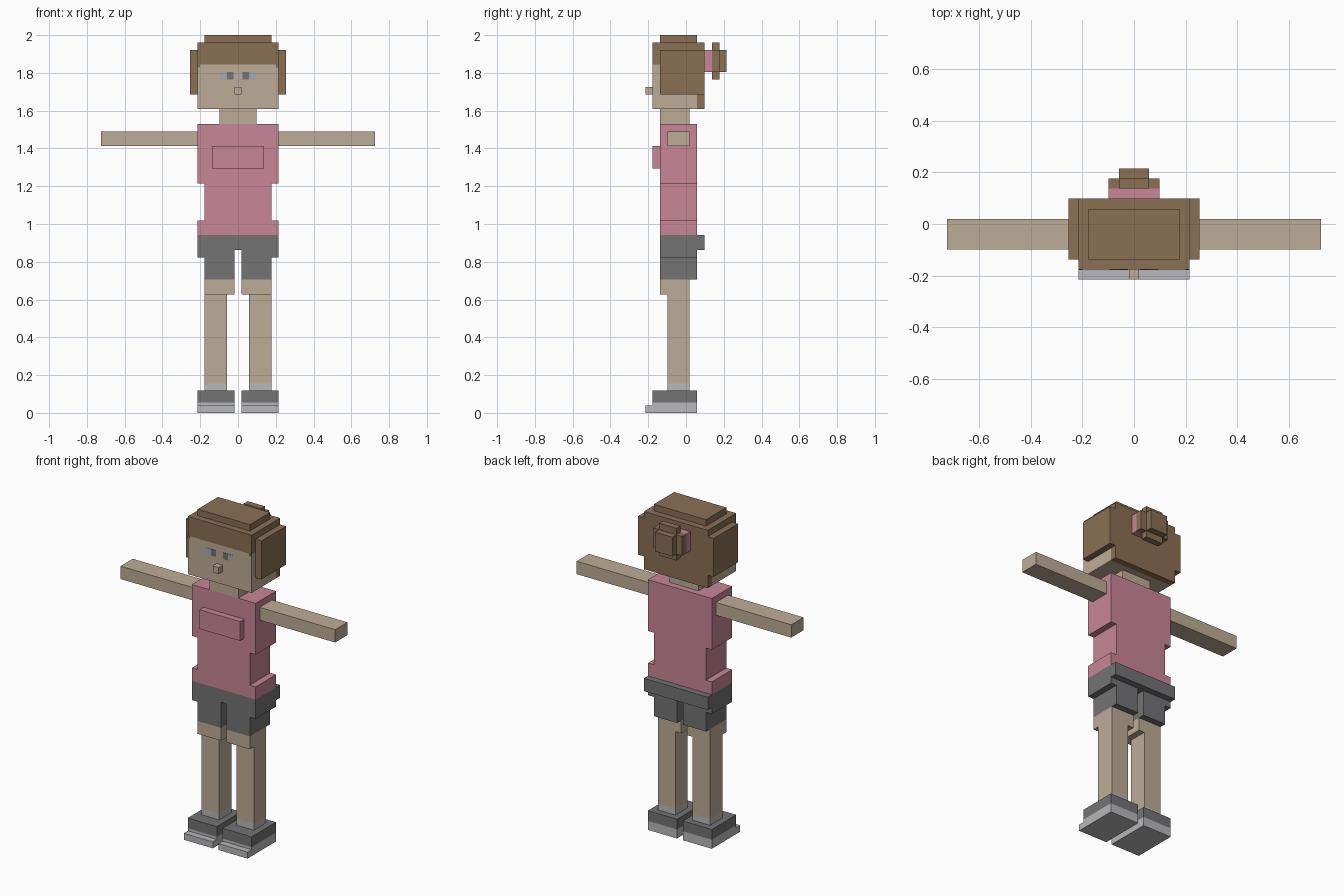
import bpy

cube = bpy.data.objects.get("Cube")
if cube:
    bpy.data.objects.remove(cube, do_unlink=True)

UNIT = 2 / 51  # the figure is 51 blocks tall


def material(name, rgb):
    # sRGB bytes to a linear flat colour
    linear = [((c / 255 + 0.055) / 1.055) ** 2.4 for c in rgb]
    mat = bpy.data.materials.new(name)
    mat.use_nodes = True
    mat.diffuse_color = (*linear, 1)
    bsdf = mat.node_tree.nodes["Principled BSDF"]
    bsdf.inputs["Base Color"].default_value = (*linear, 1)
    bsdf.inputs["Roughness"].default_value = 0.9
    return mat


skin = material("skin", (190, 172, 150))
hair = material("brown hair", (138, 112, 84))
pink = material("pink cloth", (200, 134, 151))
dark = material("dark grey", (115, 115, 117))
light = material("light grey", (184, 184, 187))
eye_grey = material("eye grey", (165, 170, 182))


def box(name, mat, x, y, z):
    """Block from (min, max) ranges given in block units."""
    ranges = (x, y, z)
    mesh = bpy.data.meshes.new(name)
    verts = [[ranges[axis][(i >> axis) & 1] * UNIT for axis in range(3)] for i in range(8)]
    faces = [(0, 2, 3, 1), (4, 5, 7, 6), (0, 1, 5, 4),
             (2, 6, 7, 3), (0, 4, 6, 2), (1, 3, 7, 5)]
    mesh.from_pydata(verts, [], faces)
    mesh.materials.append(mat)
    obj = bpy.data.objects.new(name, mesh)
    bpy.context.collection.objects.link(obj)
    return obj


def centred(name, mat, half, y, z):
    return box(name, mat, (-half, half), y, z)


def pair(name, mat, x, y, z):
    box("left_" + name, mat, x, y, z)
    box("right_" + name, mat, (-x[1], -x[0]), y, z)


# Shared depth ranges
body = (-3.5, 1.5)
limb = (-2.5, 0.5)
head = (-4.5, 1.5)

# Shoes, socks and legs
pair("sole", light, (0.5, 5.5), (-5.5, 1.5), (0, 1))
pair("shoe_trim", light, (0.5, 5.5), head, (1, 1.4))
pair("shoe", dark, (0.5, 5.5), head, (1.4, 3))
pair("sock", light, (1.5, 4.5), limb, (3, 4))
pair("lower_leg", skin, (1.5, 4.5), limb, (4, 16))
pair("thigh", skin, (0.5, 4.5), (-3.5, 0.5), (16, 18))

# Shorts
pair("shorts_leg", dark, (0.5, 4.5), body, (18, 21))
pair("shorts_hip", dark, (0.5, 5.5), body, (21, 22))
centred("shorts_waist", dark, 5.5, body, (22, 24))
centred("shorts_seat", dark, 5.5, (1.5, 2.5), (22, 24))

# Shirt
centred("shirt_hem", pink, 5.5, body, (24, 26))
centred("shirt_waist", pink, 4.5, body, (26, 31))
centred("shirt_chest", pink, 5.5, body, (31, 39))
centred("shirt_front", pink, 3.5, (-4.5, -3.5), (33, 36))

# Arms and neck
pair("arm", skin, (5.5, 18.5), limb, (36, 38))
centred("neck", skin, 2.5, (-3.5, 0.5), (39, 41))

# Face
centred("face", skin, 5.5, head, (41, 47))
centred("nose", skin, 0.5, (-5.5, -4.5), (43, 44))
plate = (-4.55, -4.5)
pair("eye_white", eye_grey, (1.5, 2.4), plate, (45, 46))
pair("pupil", dark, (0.6, 1.5), plate, (45, 46))

# Hair
centred("fringe", hair, 5.5, head, (47, 50))
pair("temple_hair", hair, (5.1, 5.5), plate, (46.6, 47))
centred("back_hair", hair, 5.5, (1.5, 2.5), (41, 50))
pair("side_hair", hair, (5.5, 6.5), (-3.5, 2.5), (43, 49))
centred("crown_hair", hair, 4.5, body, (50, 51))

# Tied hair bun with its band
centred("hair_band", pink, 2.5, (2.5, 3.5), (46, 49))
centred("bun_wide", hair, 2.5, (3.5, 4.5), (46, 49))
for part, z in (("top", (49, 50)), ("bottom", (45, 46))):
    centred("bun_" + part, hair, 1.5, (3.5, 4.5), z)
centred("bun_end", hair, 1.5, (4.5, 5.5), (46, 49))
